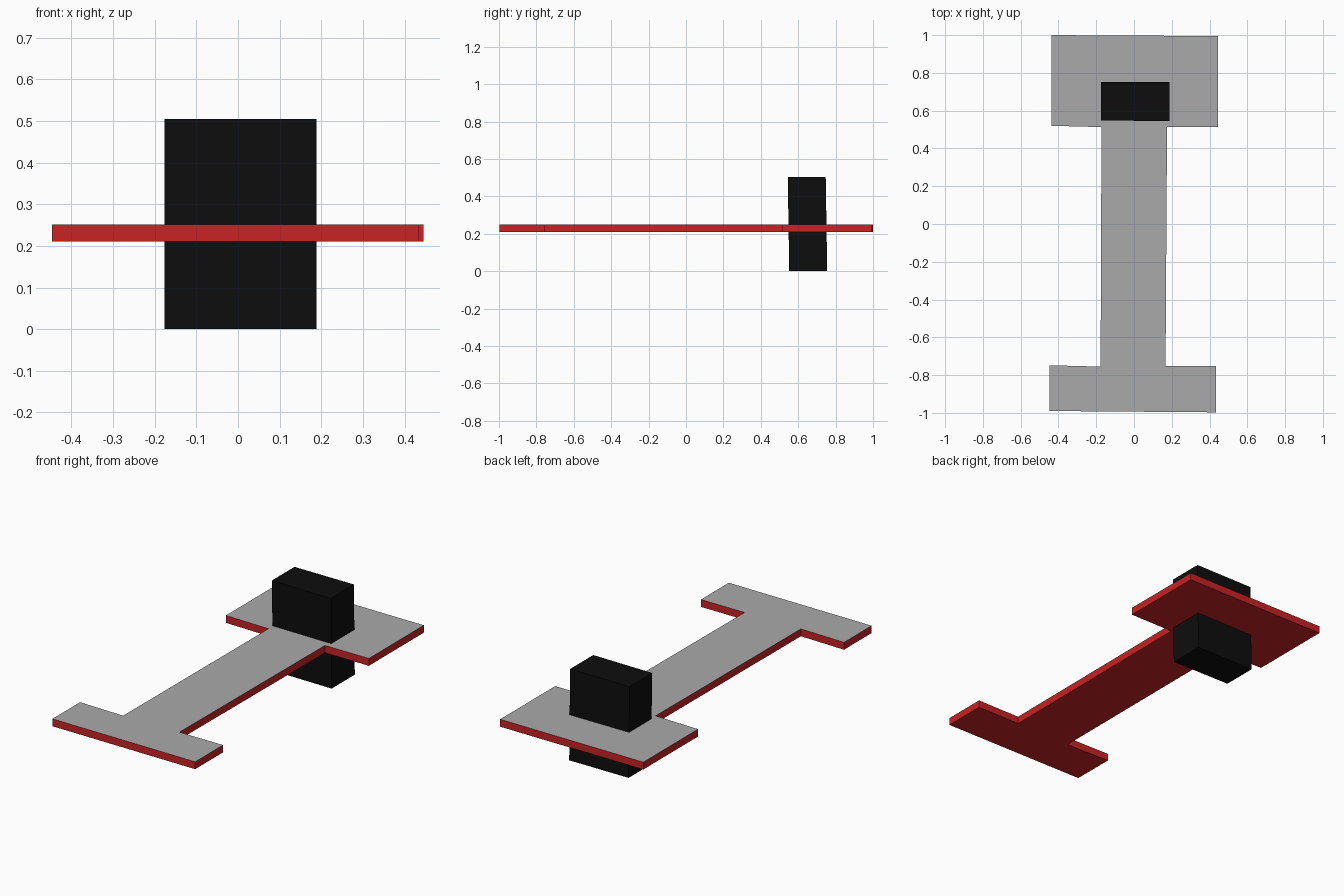
import bpy
import bmesh

if "Cube" in bpy.data.objects:
    bpy.data.objects.remove(bpy.data.objects["Cube"])


def material(name, color):
    m = bpy.data.materials.new(name)
    m.diffuse_color = (*color, 1.0)
    m.use_nodes = True
    m.node_tree.nodes["Principled BSDF"].inputs["Base Color"].default_value = m.diffuse_color
    return m


red = material("red", (0.58, 0.016, 0.018))
grey = material("grey", (0.40, 0.40, 0.40))
black = material("black", (0.004, 0.004, 0.004))


def prism(name, outline, z0, z1, mats, shift_y=0.0):
    """Extrude an outline upward, sliding the top by shift_y."""
    bm = bmesh.new()
    base = bm.faces.new([bm.verts.new((x, y, z0)) for x, y in outline])
    top = bmesh.ops.extrude_face_region(bm, geom=[base], use_keep_orig=True)["geom"]
    for v in top:
        if isinstance(v, bmesh.types.BMVert):
            v.co.z = z1
            v.co.y += shift_y
    bmesh.ops.recalc_face_normals(bm, faces=bm.faces)
    # The last material covers the upper face only
    for f in bm.faces:
        f.material_index = len(mats) - 1 if f.normal.z > 0.9 else 0
    mesh = bpy.data.meshes.new(name)
    bm.to_mesh(mesh)
    bm.free()
    for m in mats:
        mesh.materials.append(m)
    obj = bpy.data.objects.new(name, mesh)
    bpy.context.collection.objects.link(obj)
    return obj


# Flat deck: narrow stem with a wide bar at each end
deck = [(-0.447, -0.99), (0.435, -0.997), (0.435, -0.753), (0.167, -0.753),
        (0.175, 0.513), (0.445, 0.513), (0.445, 0.995), (-0.438, 1.0),
        (-0.438, 0.52), (-0.172, 0.513), (-0.177, -0.755), (-0.447, -0.748)]
prism("deck", deck, 0.21, 0.251, [red, grey])

# Upright block passing through the deck, leaning very slightly forward
block = [(-0.176, 0.557), (0.189, 0.552), (0.189, 0.755), (-0.176, 0.755)]
prism("block", block, 0.0, 0.504, [black], shift_y=-0.008)
